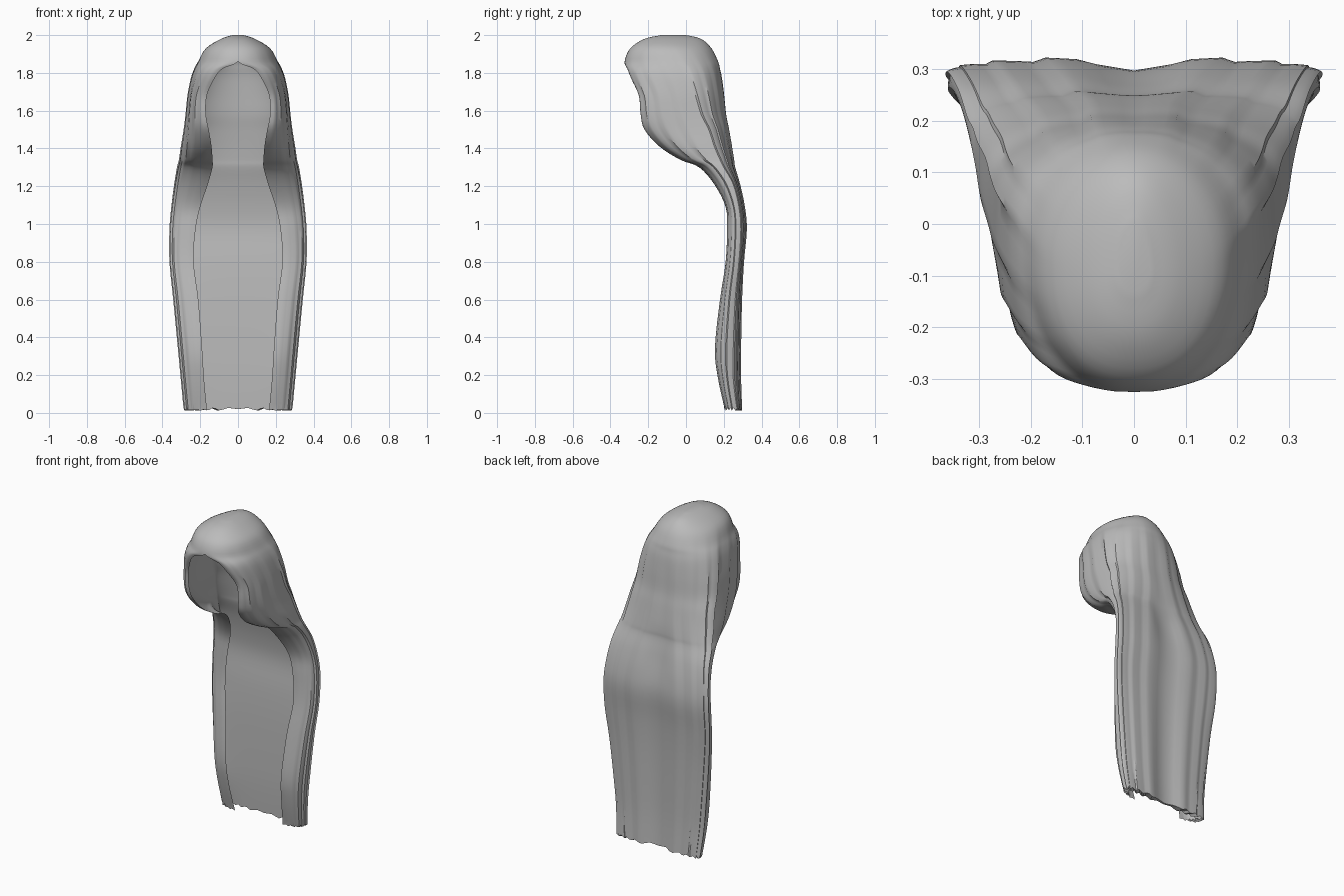
import bpy
import bmesh
from math import sin, cos, pi, radians

default_cube = bpy.data.objects.get("Cube")
if default_cube:
    bpy.data.objects.remove(default_cube, do_unlink=True)

# Guide rows: height, back y, half width, y of widest point, rim x, rim y
GUIDES = [
    (.02, .29, .28, .27, .165, .205),
    (.18, .285, .295, .25, .18, .17),
    (.34, .285, .31, .25, .19, .153),
    (.6, .29, .335, .26, .21, .18),
    (.8, .3, .355, .28, .235, .21),
    (.97, .315, .355, .29, .225, .217),
    (1.09, .305, .345, .28, .2, .21),
    (1.21, .28, .33, .25, .16, .15),
    (1.3, .255, .315, .2, .135, .07),
    (1.34, .25, .305, .18, .135, -.03),
    (1.41, .24, .295, .15, .14, -.14),
    (1.5, .225, .28, .12, .155, -.22),
    (1.58, .21, .27, .08, .17, -.24),
    (1.68, .2, .26, .05, .165, -.25),
    (1.77, .19, .245, .02, .125, -.29),
    (1.82, .18, .23, 0, .085, -.31),
    (1.86, .17, .21, -.03, 0, -.325),
    (1.93, .135, .17, -.07, 0, -.295),
    (1.98, .08, .09, -.09, 0, -.22),
    (2, 0, .03, -.09, 0, -.13),
]
RIM_TOP = 16        # guide row where the two sides of the rim meet
STEPS = 4           # rows between guides
HALF = 20           # points on each quarter of a section
THICKNESS = .03


def spline(a, b, c, d, t):
    """Smooth value between b and c."""
    return b + .5 * t * (c - a + t * (2*a - 5*b + 4*c - d + t * (3*(b - c) + d - a)))


def guide_rows():
    rows = []
    last = len(GUIDES) - 1
    for i in range(last):
        near = [GUIDES[max(0, min(last, i + k))] for k in (-1, 0, 1, 2)]
        for s in range(STEPS):
            row = [spline(*vals, s / STEPS) for vals in zip(*near)]
            row[4] = 0 if i >= RIM_TOP else max(0, row[4])
            rows.append(row)
    rows.append(list(GUIDES[last]))
    return rows


def ramp(value, low, high):
    t = max(0, min(1, (value - low) / (high - low)))
    return t * t * (3 - 2 * t)


def section(row, inset):
    """Half section from the middle of the back, round the side, to the rim."""
    z, back, width, mid, rim_x, rim_y = row
    back -= inset
    width -= inset
    power = 2 / (2 + 1.2 * (1 - ramp(z, 1, 1.5)))
    points = []
    for i in range(HALF):
        a = i / HALF * pi / 2
        points.append([width * sin(a) ** power, mid + (back - mid) * cos(a) ** power])
    for i in range(HALF + 1):
        a = i / HALF * pi / 2
        points.append([rim_x + (width - rim_x) * max(0, cos(a)) ** .9,
                       mid + (rim_y - mid) * sin(a) ** .9])
    points[-1] = [rim_x, rim_y]
    return points


def comb(points, z):
    """Raise overlapping strands and sink the parting down the back."""
    depth = .011 * (1 - ramp(z, 1.65, 1.95))
    parting = .018 * (1 - ramp(z, 1.1, 1.4))
    for i, p in enumerate(points[:-1]):
        lift = depth * (i % 5) / 5
        side = ramp(i, 0, HALF)
        if i:
            p[0] += lift * side
        p[1] += lift * (1 - side) - parting * (1 - ramp(p[0], .04, .1))
    return points


def bridge(bm, low, high):
    for i in range(len(low) - 1):
        quad = []
        for v in (low[i], low[i + 1], high[i + 1], high[i]):
            if v not in quad:
                quad.append(v)
        bm.faces.new(quad)


def build_hair(material):
    bm = bmesh.new()
    rows = guide_rows()
    outer, inner = [], []
    for n, row in enumerate(rows):
        z = row[0]
        # Slightly uneven tips on the bottom row
        tips = [.007 * sin(i * 1.7) if n == 0 else 0 for i in range(2 * HALF + 1)]
        outer.append([bm.verts.new((x, y, z + t))
                      for (x, y), t in zip(comb(section(row, 0), z), tips)])
        if n <= RIM_TOP * STEPS:
            lining = [bm.verts.new((x, y, z + t))
                      for (x, y), t in zip(section(row, THICKNESS)[:-1], tips)]
            inner.append(lining + [outer[-1][-1]])
    # Outside, lining, and the closed ends
    for low, high in zip(outer, outer[1:]):
        bridge(bm, low, high)
    for low, high in zip(inner, inner[1:]):
        bridge(bm, high, low)
    bridge(bm, inner[0], outer[0])
    bm.faces.new(outer[-1])
    bm.faces.new(inner[-1])
    bmesh.ops.recalc_face_normals(bm, faces=bm.faces)

    mesh = bpy.data.meshes.new("long_hair")
    bm.to_mesh(mesh)
    bm.free()
    mesh.materials.append(material)
    hair = bpy.data.objects.new("long_hair", mesh)
    bpy.context.collection.objects.link(hair)
    mirror = hair.modifiers.new("other_side", 'MIRROR')
    mirror.use_clip = True
    mirror.merge_threshold = .0005
    bpy.ops.object.select_all(action='DESELECT')
    hair.select_set(True)
    bpy.context.view_layer.objects.active = hair
    bpy.ops.object.shade_smooth_by_angle(angle=radians(35))
    return hair


grey = bpy.data.materials.new("hair_grey")
grey.use_nodes = True
colour = (.5, .5, .5, 1)
grey.diffuse_color = colour
grey.node_tree.nodes["Principled BSDF"].inputs["Base Color"].default_value = colour
build_hair(grey)
